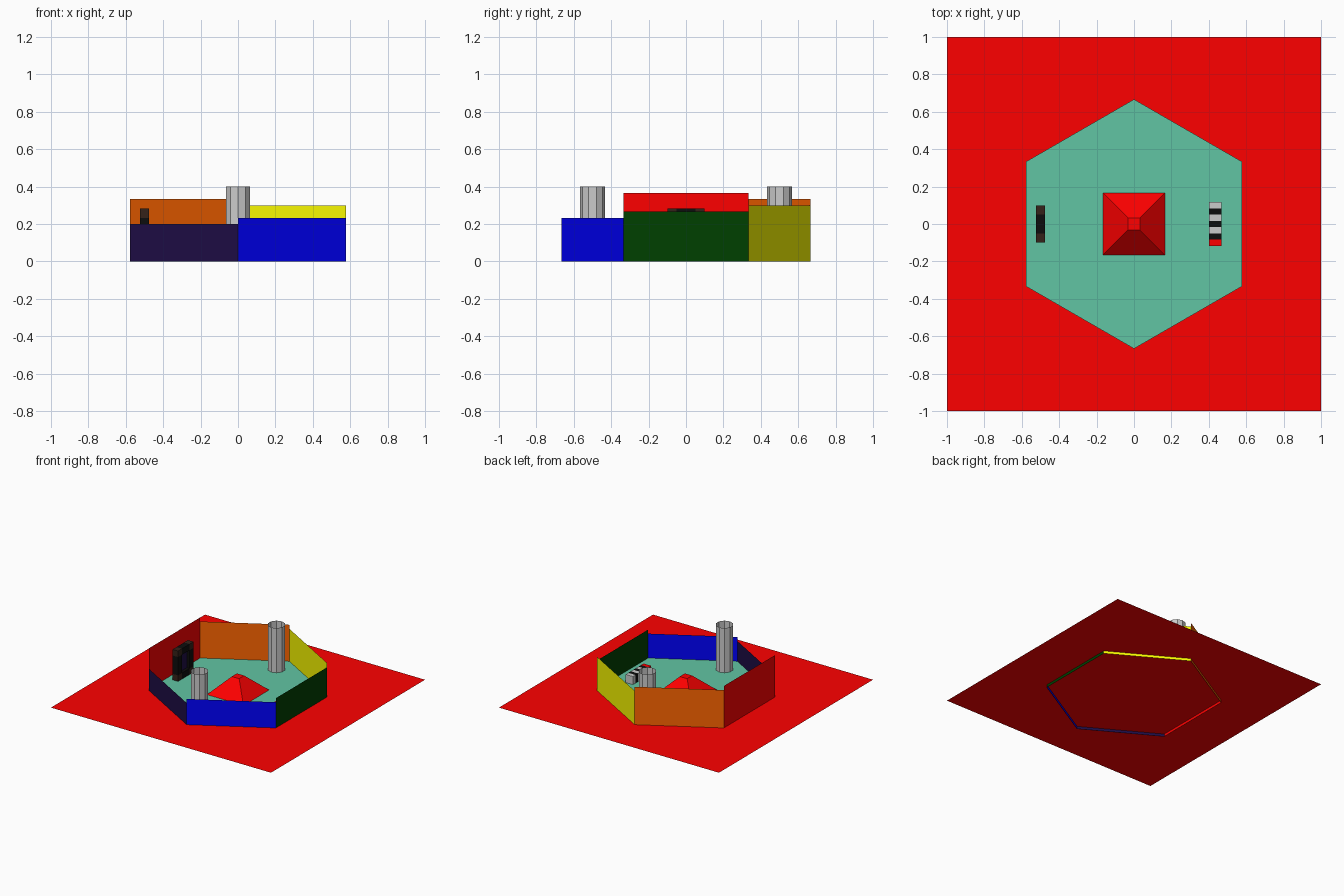
import bpy, bmesh, math

if "Cube" in bpy.data.objects:
    bpy.data.objects.remove(bpy.data.objects["Cube"])

U = 1 / 30      # modelling unit
FLOOR = U       # height of the inner floor


def material(name, rgb):
    m = bpy.data.materials.new(name)
    m.diffuse_color = (*rgb, 1)
    m.use_nodes = True
    m.node_tree.nodes["Principled BSDF"].inputs["Base Color"].default_value = m.diffuse_color
    return m


RED = material("red", (1, 0, 0))
ORANGE = material("orange", (1, 0.13, 0))
YELLOW = material("yellow", (1, 1, 0))
GREEN = material("green", (0, 0.05, 0))
BLUE = material("blue", (0, 0, 1))
INDIGO = material("indigo", (0.013, 0.004, 0.06))
TEAL = material("teal", (0.12, 0.56, 0.37))
BLACK = material("black", (0.004, 0.004, 0.004))
BROWN = material("brown", (0.035, 0.016, 0.01))


def finish(bm, name, mat=None):
    mesh = bpy.data.meshes.new(name)
    bm.to_mesh(mesh)
    bm.free()
    ob = bpy.data.objects.new(name, mesh)
    bpy.context.collection.objects.link(ob)
    if mat:
        mesh.materials.append(mat)
    return ob


def polygon(name, points, mat):
    bm = bmesh.new()
    bm.faces.new([bm.verts.new(p) for p in points])
    return finish(bm, name, mat)


def box(name, center, size, mat=None):
    bm = bmesh.new()
    bmesh.ops.create_cube(bm, size=1)
    bmesh.ops.scale(bm, vec=size, verts=bm.verts)
    bmesh.ops.translate(bm, vec=center, verts=bm.verts)
    return finish(bm, name, mat)


def cone(name, center, sides, r1, r2, height, turn, caps, mat=None):
    bm = bmesh.new()
    bmesh.ops.create_cone(bm, cap_ends=caps, segments=sides,
                          radius1=r1, radius2=r2, depth=height)
    # put one corner at the requested angle
    first = min(bm.verts, key=lambda v: v.co.z)
    spin = turn - math.atan2(first.co.y, first.co.x)
    c, s = math.cos(spin), math.sin(spin)
    for v in bm.verts:
        x, y = v.co.x, v.co.y
        v.co = (c * x - s * y + center[0], s * x + c * y + center[1],
                v.co.z + center[2] + height / 2)
    return finish(bm, name, mat)


# Ground sheet and hexagonal floor
polygon("ground", [(-1, -1, 0.022), (1, -1, 0.022), (1, 1, 0.022), (-1, 1, 0.022)], RED)
corners = [(20 * U * math.cos(math.radians(a)), 20 * U * math.sin(math.radians(a)))
           for a in range(-150, 210, 60)]
polygon("floor", [(x, y, FLOOR) for x, y in corners], TEAL)

# Thin walls, each one unit taller than the last
for i, mat in enumerate([INDIGO, BLUE, GREEN, YELLOW, ORANGE, RED]):
    (ax, ay), (bx, by) = corners[i], corners[(i + 1) % 6]
    h = (6 + i) * U
    polygon(f"wall_{mat.name}", [(ax, ay, 0), (bx, by, 0), (bx, by, h), (ax, ay, h)], mat)

# Open ten-sided tubes at the front and back corners
for side, y in (("front", -0.5), ("back", 0.5)):
    cone(f"tube_{side}", (0, y, FLOOR), 10, 2 * U, 2 * U, 0.4 - FLOOR, math.pi / 2, False)

# Truncated pyramid in the middle
cone("pyramid", (0, 0, FLOOR), 4, 5 * U * math.sqrt(2), U * math.sqrt(2), 4 * U,
     math.pi / 4, True, RED)

# Upright block frame with brown corners and a thin dark pane
C = 0.05
for row in range(5):
    for col in range(4):
        if row in (0, 4) or col in (0, 3):
            mat = BROWN if row in (0, 4) and col in (0, 3) else BLACK
            box(f"frame_block_{row}_{col}",
                (-0.5, (col - 1.5) * C, FLOOR + (row + 0.5) * C), (C, C, C), mat)
z0, z1 = FLOOR + C, FLOOR + 4 * C
polygon("frame_pane", [(-0.5, -C, z0), (-0.5, C, z0), (-0.5, C, z1), (-0.5, -C, z1)], INDIGO)

# Striped low bar with a red end
for i in range(7):
    mat = RED if i == 0 else (BLACK if i % 2 else None)
    box(f"bar_stripe_{i}", (13 * U, (i - 3) * U, FLOOR + U), (2 * U, U, 2 * U), mat)
